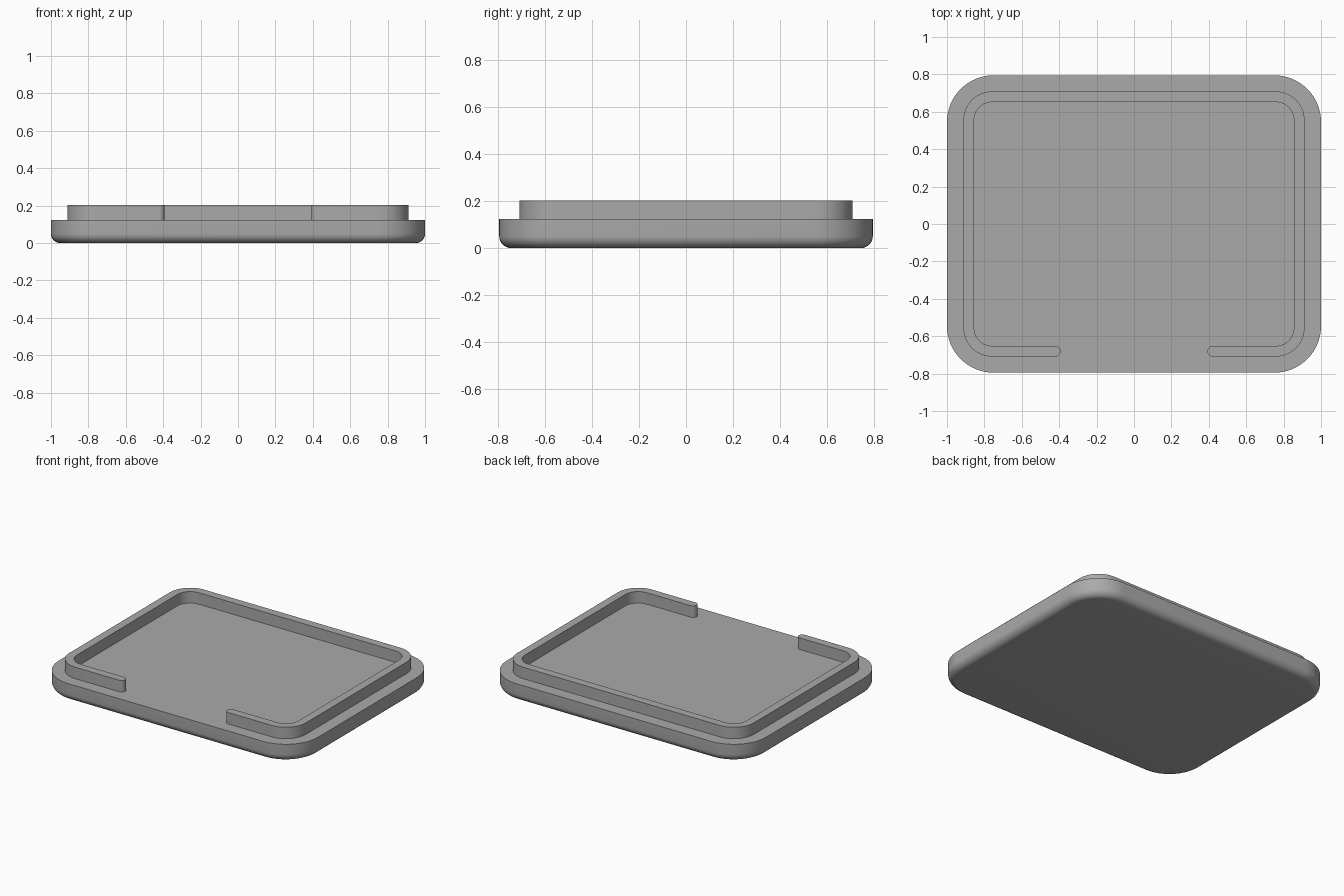
import bpy, bmesh, math

if "Cube" in bpy.data.objects:
    bpy.data.objects.remove(bpy.data.objects["Cube"])

grey = bpy.data.materials.new("mid grey")
grey.diffuse_color = (0.4, 0.4, 0.4, 1)
grey.use_nodes = True
grey.node_tree.nodes["Principled BSDF"].inputs["Base Color"].default_value = grey.diffuse_color


def arc(cx, cy, r, a0, a1, n):
    """Points on an arc, angles in degrees."""
    angles = [math.radians(a0 + (a1 - a0) * i / n) for i in range(n + 1)]
    return [(cx + r * math.cos(a), cy + r * math.sin(a)) for a in angles]


def rounded_rect(hx, hy, r, n=16):
    pts = []
    for sx, sy, a in ((1, 1, 0), (-1, 1, 90), (-1, -1, 180), (1, -1, 270)):
        pts += arc(sx * (hx - r), sy * (hy - r), r, a, a + 90, n)
    return pts


def loft(name, rings):
    """Closed solid through a stack of (outline, height) rings."""
    bm = bmesh.new()
    loops = [[bm.verts.new((x, y, z)) for x, y in pts] for pts, z in rings]
    n = len(loops[0])
    for low, high in zip(loops, loops[1:]):
        for i in range(n):
            j = (i + 1) % n
            bm.faces.new((low[i], low[j], high[j], high[i]))
    bm.faces.new(loops[0][::-1])
    bm.faces.new(loops[-1])
    bmesh.ops.recalc_face_normals(bm, faces=bm.faces)
    mesh = bpy.data.meshes.new(name)
    bm.to_mesh(mesh)
    bm.free()
    mesh.materials.append(grey)
    obj = bpy.data.objects.new(name, mesh)
    bpy.context.collection.objects.link(obj)
    bpy.ops.object.select_all(action='DESELECT')
    bpy.context.view_layer.objects.active = obj
    obj.select_set(True)
    bpy.ops.object.shade_smooth_by_angle(angle=math.radians(30))
    return obj


BASE_TOP, LIP_TOP = 0.123, 0.203

# Base plate with rounded corners and a rounded bottom edge
FILLET = 0.05
rings = []
for i in range(9):
    a = math.radians(90 * i / 8)
    inset = FILLET * (1 - math.sin(a))
    rings.append((rounded_rect(1 - inset, 0.795 - inset, 0.25 - inset),
                  FILLET * (1 - math.cos(a))))
rings.append((rounded_rect(1, 0.795, 0.25), BASE_TOP))
loft("base_plate", rings)

# Raised lip around the top, open at the front with round ends
HX, HY, R, W, GAP = 0.912, 0.709, 0.155, 0.057, 0.393
cx, cy, end_x, end_y = HX - R, HY - R, GAP + W / 2, -HY + W / 2
corners = ((cx, -cy, -90), (cx, cy, 0), (-cx, cy, 90), (-cx, -cy, 180))
outline = []
for x, y, a in corners:                       # outer wall
    outline += arc(x, y, R, a, a + 90, 16)
outline += arc(-end_x, end_y, W / 2, -90, 90, 12)
for x, y, a in reversed(corners):             # inner wall
    outline += arc(x, y, R - W, a + 90, a, 16)
outline += arc(end_x, end_y, W / 2, 90, 270, 12)
loft("lip", [(outline, BASE_TOP), (outline, LIP_TOP)])
